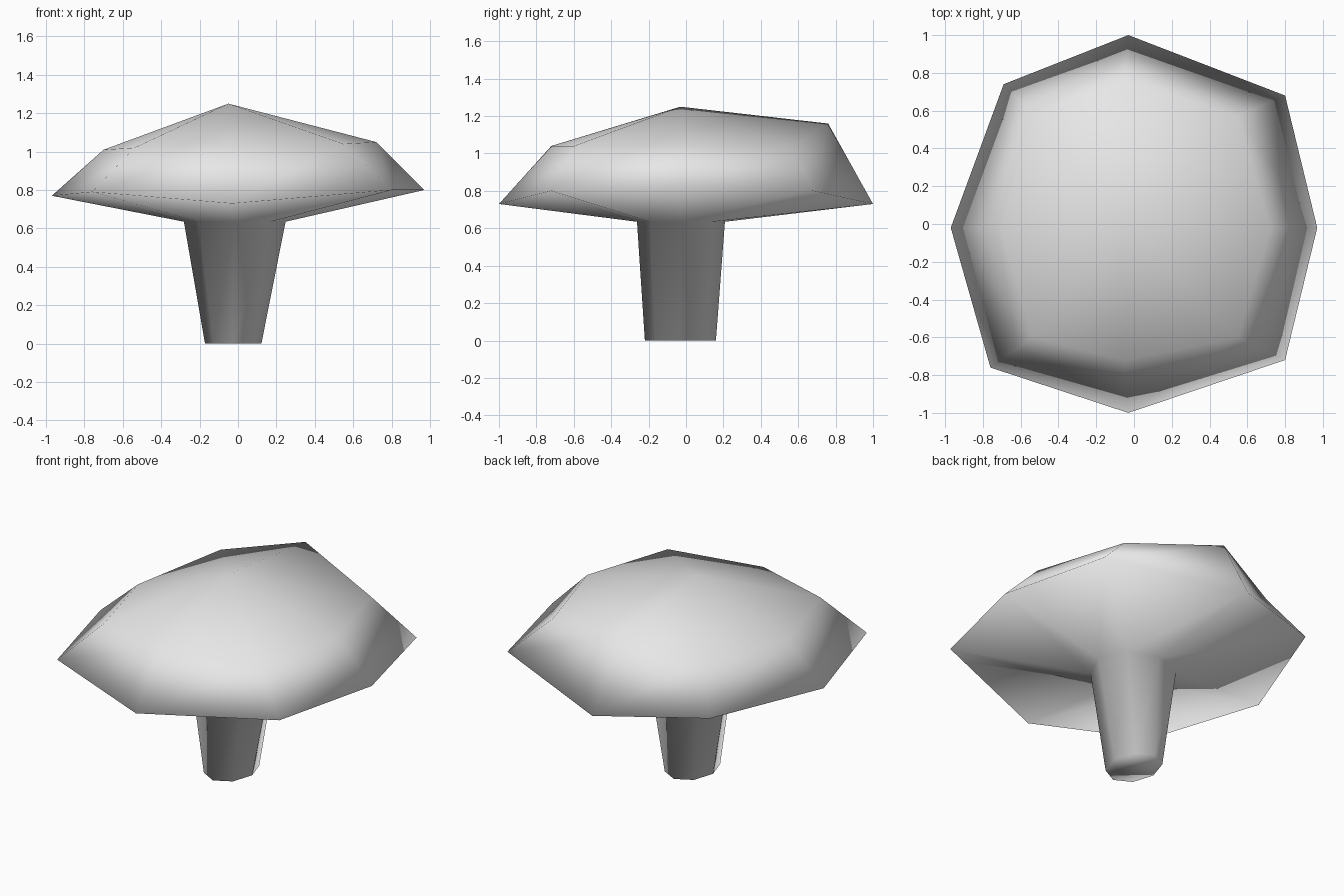
import bpy
import bmesh
import math

default_cube = bpy.data.objects.get("Cube")
if default_cube:
    bpy.data.objects.remove(default_cube, do_unlink=True)


def make_material(name, colour):
    material = bpy.data.materials.new(name)
    material.use_nodes = True
    material.diffuse_color = colour
    material.node_tree.nodes["Principled BSDF"].inputs["Base Color"].default_value = colour
    return material


def octagon(centre_x, centre_y, radius_x, radius_y, height):
    """Eight points counter-clockwise from the +x side."""
    angles = [math.radians(45 * step) for step in range(8)]
    return [(centre_x + radius_x * math.cos(a), centre_y + radius_y * math.sin(a), height)
            for a in angles]


def add_ring(bm, points):
    return [bm.verts.new(point) for point in points]


def bridge(bm, lower, upper):
    """Join two rings of equal length with a band of quads."""
    count = len(lower)
    for i in range(count):
        j = (i + 1) % count
        bm.faces.new((lower[i], lower[j], upper[j], upper[i]))


# Uneven hand-shaped rings of the cap, counter-clockwise from the +x side
rim_points = [
    (0.97, -0.02, 0.80), (0.80, 0.68, 0.80), (-0.03, 1.0, 0.73), (-0.69, 0.74, 0.79),
    (-0.97, -0.02, 0.77), (-0.76, -0.76, 0.79), (-0.03, -1.0, 0.73), (0.80, -0.72, 0.80),
]
shoulder_points = [
    (0.72, -0.02, 1.05), (0.55, 0.57, 1.04), (-0.05, 0.76, 1.16), (-0.53, 0.58, 1.05),
    (-0.70, -0.02, 1.01), (-0.54, -0.60, 1.02), (-0.05, -0.72, 1.04), (0.55, -0.60, 1.04),
]

bm = bmesh.new()

# Stem, tapering towards the ground, then flaring into the underside of the cap
foot = add_ring(bm, octagon(-0.025, -0.03, 0.147, 0.19, 0.0))
neck = add_ring(bm, octagon(-0.017, -0.027, 0.265, 0.235, 0.635))
rim = add_ring(bm, rim_points)
shoulder = add_ring(bm, shoulder_points)
for lower, upper in ((foot, neck), (neck, rim), (rim, shoulder)):
    bridge(bm, lower, upper)
bm.faces.new(list(reversed(foot)))

# Crown of the cap: a fan up to the off-centre peak
peak = bm.verts.new((-0.05, -0.03, 1.25))
for i in range(8):
    bm.faces.new((shoulder[i], shoulder[(i + 1) % 8], peak))

# One continuous smooth skin
bmesh.ops.recalc_face_normals(bm, faces=bm.faces[:])
for face in bm.faces:
    face.smooth = True

mesh = bpy.data.meshes.new("mushroom")
bm.to_mesh(mesh)
bm.free()
mesh.materials.append(make_material("plain grey", (0.8, 0.8, 0.8, 1.0)))
mushroom = bpy.data.objects.new("mushroom", mesh)
bpy.context.collection.objects.link(mushroom)
